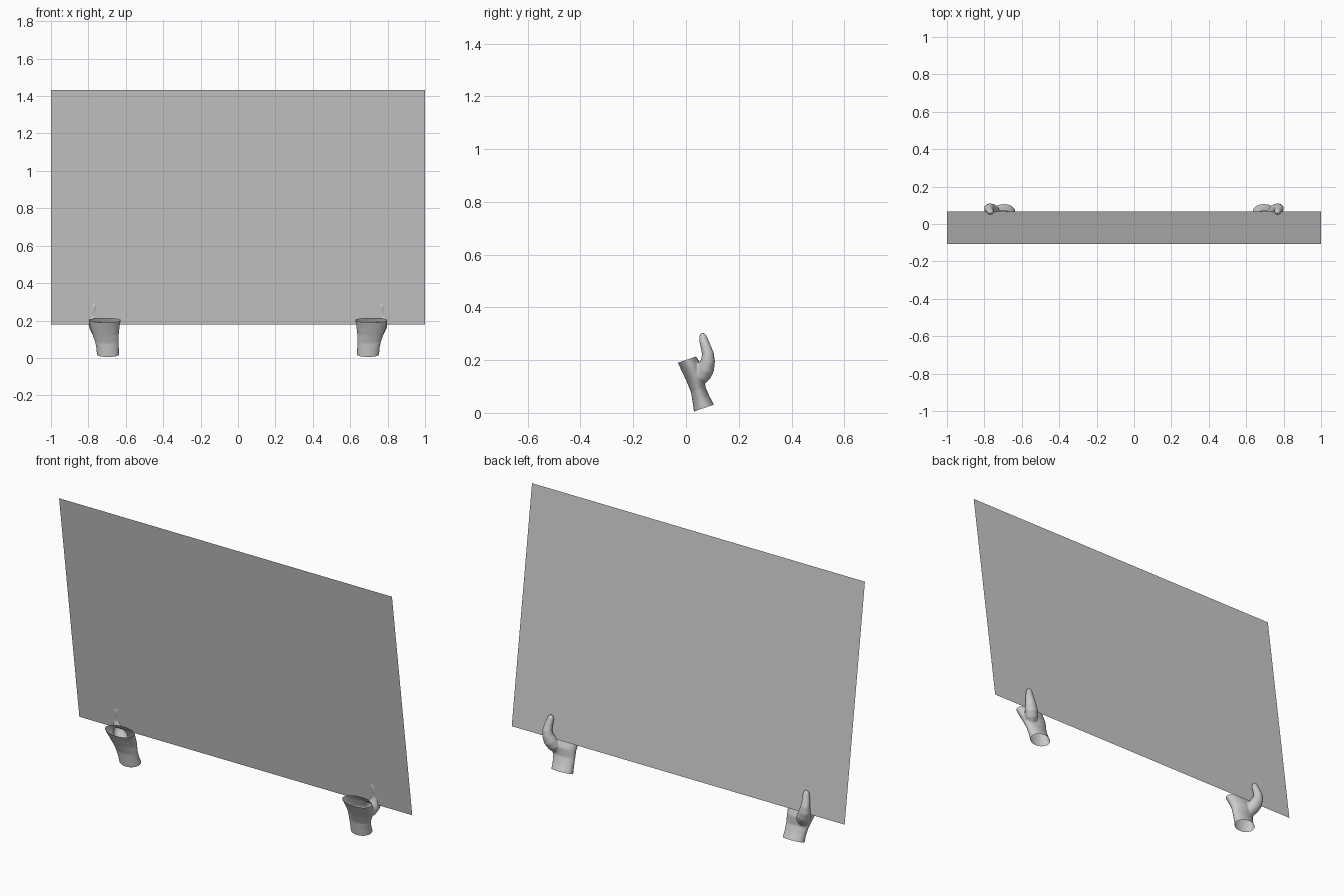
import bpy, bmesh, math
from mathutils import Vector

if "Cube" in bpy.data.objects:
    bpy.data.objects.remove(bpy.data.objects["Cube"])

SEG = 32

def add_object(name, mesh):
    ob = bpy.data.objects.new(name, mesh)
    bpy.context.collection.objects.link(ob)
    return ob

def loft(bm, rings):
    """Closed skin over elliptical rings given as (centre, half axis u, half axis v)."""
    loops = []
    for c, u, v in rings:
        loops.append([bm.verts.new(c + u * math.cos(a) + v * math.sin(a))
                      for a in (2 * math.pi * i / SEG for i in range(SEG))])
    for a, b in zip(loops, loops[1:]):
        for i in range(SEG):
            j = (i + 1) % SEG
            bm.faces.new((a[i], a[j], b[j], b[i]))
    bm.faces.new(loops[0][::-1])
    bm.faces.new(loops[-1])

# Wrist and palm: front (y, z), back (y, z), inner x, outer x
palm = [((.038, -.022), (.115, .003), .637, .752),
        ((.030, .005), (.107, .030), .635, .755),
        ((.025, .040), (.089, .063), .637, .757),
        ((.019, .078), (.073, .100), .637, .765),
        ((.002, .120), (.073, .145), .637, .781),
        ((-.018, .163), (.056, .186), .632, .794),
        ((-.031, .190), (.038, .214), .626, .799),
        ((-.040, .222), (.024, .245), .624, .799)]
rings = []
for (y0, z0), (y1, z1), x0, x1 in palm:
    rings.append((Vector(((x0 + x1) / 2, (y0 + y1) / 2, (z0 + z1) / 2)),
                  Vector(((x1 - x0) / 2, 0, 0)),
                  Vector((0, (y1 - y0) / 2, (z1 - z0) / 2))))
bm = bmesh.new()
loft(bm, rings)

# Thumb: x, y, z, radius along its path
thumb = [(.735, .050, .115, .020), (.748, .062, .142, .032), (.762, .076, .170, .032),
         (.772, .083, .198, .027), (.775, .083, .225, .0225), (.773, .075, .250, .0195),
         (.769, .068, .272, .0175), (.767, .064, .290, .0145), (.766, .062, .299, .009),
         (.766, .061, .304, .003)]
pts = [Vector(t[:3]) for t in thumb]
rings = []
for i, p in enumerate(pts):
    t = (pts[min(i + 1, len(pts) - 1)] - pts[max(i - 1, 0)]).normalized()
    v = t.cross(Vector((1, 0, 0))).normalized()
    rings.append((p, v.cross(t) * thumb[i][3] * 1.1, v * thumb[i][3]))
loft(bm, rings)
bmesh.ops.recalc_face_normals(bm, faces=bm.faces)
solid = bpy.data.meshes.new("hand_solid")
bm.to_mesh(solid)
bm.free()

# Fuse palm and thumb into one smooth skin
tmp = add_object("hand_solid", solid)
m = tmp.modifiers.new("fuse", 'REMESH')
m.mode = 'VOXEL'
m.voxel_size = .004
m = tmp.modifiers.new("soften", 'SMOOTH')
m.factor, m.iterations = .5, 6
fused = bpy.data.meshes.new_from_object(
    tmp.evaluated_get(bpy.context.evaluated_depsgraph_get()))
bpy.data.objects.remove(tmp)

# Cut the open wrist and the open finger end, leaving the thumb whole
bm = bmesh.new()
bm.from_mesh(fused)
up = Vector((0, -.33, .945)).normalized()
for co, no, keep in (((0, .030, .005), -up, lambda f: True),
                     ((0, -.030, .190), up, lambda f: f.calc_center_median().y < .046)):
    faces = [f for f in bm.faces if keep(f)]
    geom = set(faces)
    for f in faces:
        geom.update(f.edges)
        geom.update(f.verts)
    res = bmesh.ops.bisect_plane(bm, geom=list(geom), plane_co=co, plane_no=no)
    drop = [f for f in bm.faces
            if keep(f) and (f.calc_center_median() - Vector(co)).dot(no) > 1e-5]
    bmesh.ops.delete(bm, geom=drop, context='FACES')

# Right and left hands
for name, side in (("right_hand", 1), ("left_hand", -1)):
    mesh = bpy.data.meshes.new(name)
    half = bm.copy()
    if side < 0:
        for v in half.verts:
            v.co.x *= -1
        bmesh.ops.reverse_faces(half, faces=half.faces)
    for f in half.faces:
        f.smooth = True
    half.to_mesh(mesh)
    half.free()
    add_object(name, mesh)
bm.free()

# Thin flat panel leaning toward the front
panel = bpy.data.meshes.new("panel")
panel.from_pydata([(-1, .067, .18), (1, .067, .18), (1, -.107, 1.433), (-1, -.107, 1.433)],
                  [], [(0, 1, 2, 3)])
add_object("panel", panel)
